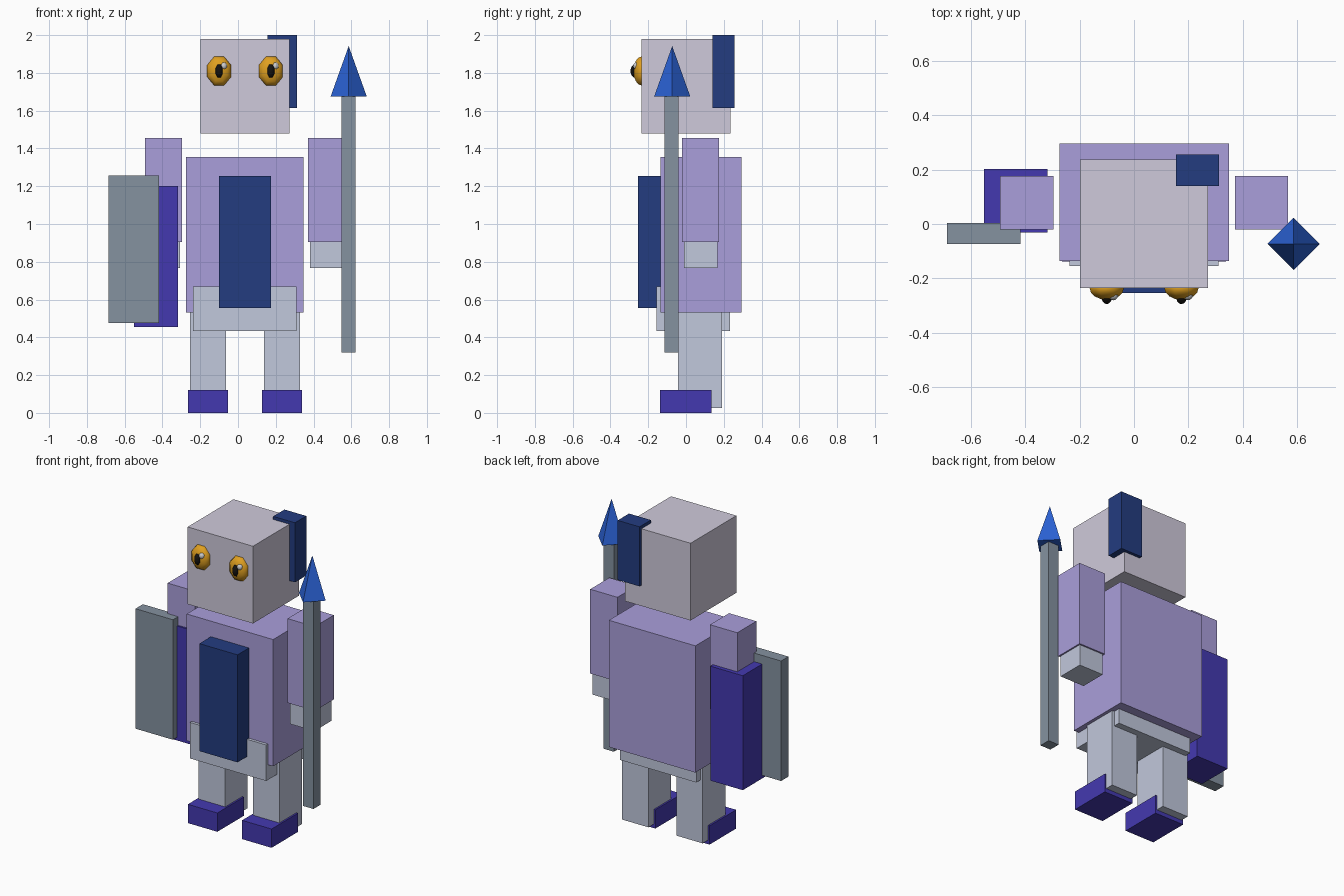
import bpy
from math import pi

if "Cube" in bpy.data.objects:
    bpy.data.objects.remove(bpy.data.objects["Cube"])


def material(name, hex_code):
    rgb = [int(hex_code[i:i + 2], 16) / 255 for i in (0, 2, 4)]
    lin = [c / 12.92 if c <= 0.04045 else ((c + 0.055) / 1.055) ** 2.4 for c in rgb]
    m = bpy.data.materials.new(name)
    m.diffuse_color = (*lin, 1)
    m.use_nodes = True
    m.node_tree.nodes["Principled BSDF"].inputs["Base Color"].default_value = m.diffuse_color
    return m


PALE = material("pale", "cfcadb")
LILAC = material("lilac", "aa9fdb")
CLOTH = material("cloth", "c1c8dc")
NAVY = material("navy", "233c80")
INDIGO = material("indigo", "4439b0")
STEEL = material("steel", "8592a0")
BLUE = material("blue", "2b62d6")
GOLD = material("gold", "e0a020")
BLACK = material("black", "151310")
WHITE = material("white", "f5f5f5")


def finish(name, mat):
    ob = bpy.context.object
    ob.name = name
    ob.data.materials.append(mat)
    return ob


def box(name, x, y, z, mat):
    """Block from its (min, max) extents on each axis."""
    bpy.ops.mesh.primitive_cube_add(size=1, location=[(a + b) / 2 for a, b in (x, y, z)])
    bpy.context.object.scale = [b - a for a, b in (x, y, z)]
    return finish(name, mat)


def ball(name, center, radii, mat, segments=8, rings=8):
    """Ellipsoid with its pole facing forward; radii are x, y, z."""
    bpy.ops.mesh.primitive_uv_sphere_add(segments=segments, ring_count=rings, radius=1,
                                         location=center, rotation=(pi / 2, 0, 0))
    ob = bpy.context.object
    for v in ob.data.vertices:
        x, y, z = v.co
        # turn half a segment so the outline has flat sides
        c, s = 0.9239, 0.3827
        v.co = ((x * c - y * s) * radii[0], (x * s + y * c) * radii[2], z * radii[1])
    bpy.ops.object.shade_smooth()
    return finish(name, mat)


# Head, torso and hips
box("head", (-0.198, 0.272), (-0.235, 0.236), (1.478, 1.98), PALE)
box("head_plume", (0.155, 0.312), (0.14, 0.256), (1.613, 2.0), NAVY)
box("torso", (-0.274, 0.348), (-0.136, 0.295), (0.532, 1.356), LILAC)
box("tabard", (-0.10, 0.174), (-0.254, -0.13), (0.556, 1.255), NAVY)
box("hips", (-0.237, 0.311), (-0.155, 0.233), (0.434, 0.668), CLOTH)

# Limbs and eyes, mirrored about the body's own centre line
MID = 0.037
for side, s in (("left", -1), ("right", 1)):
    def span(center, half, s=s):
        c = MID + s * center
        return (c - half, c + half)

    box(side + "_leg", span(0.195, 0.095), (-0.042, 0.19), (0.026, 0.56), CLOTH)
    box(side + "_boot", span(0.195, 0.106), (-0.138, 0.135), (0.0, 0.122), INDIGO)
    box(side + "_sleeve", span(0.431, 0.098), (-0.02, 0.176), (0.906, 1.454), LILAC)
    box(side + "_hand", span(0.431, 0.088), (-0.01, 0.166), (0.768, 0.93), CLOTH)

    ex = MID + s * 0.137
    ball(side + "_eye", (ex, -0.235, 1.81), (0.068, 0.043, 0.083), GOLD)
    ball(side + "_pupil", (ex, -0.265, 1.81), (0.022, 0.029, 0.04), BLACK)
    ball(side + "_eye_glint", (ex + 0.024, -0.262, 1.836), (0.019, 0.018, 0.021), WHITE)

# Shield and the pad behind it
box("shield", (-0.686, -0.417), (-0.073, 0.003), (0.476, 1.256), STEEL)
box("arm_guard", (-0.55, -0.317), (-0.032, 0.202), (0.456, 1.2), INDIGO)

# Spear
box("spear_shaft", (0.547, 0.623), (-0.115, -0.04), (0.32, 1.68), STEEL)
bpy.ops.mesh.primitive_cone_add(vertices=4, radius1=0.096, radius2=0, depth=0.268,
                                location=(0.586, -0.073, 1.808))
finish("spear_tip", BLUE)
